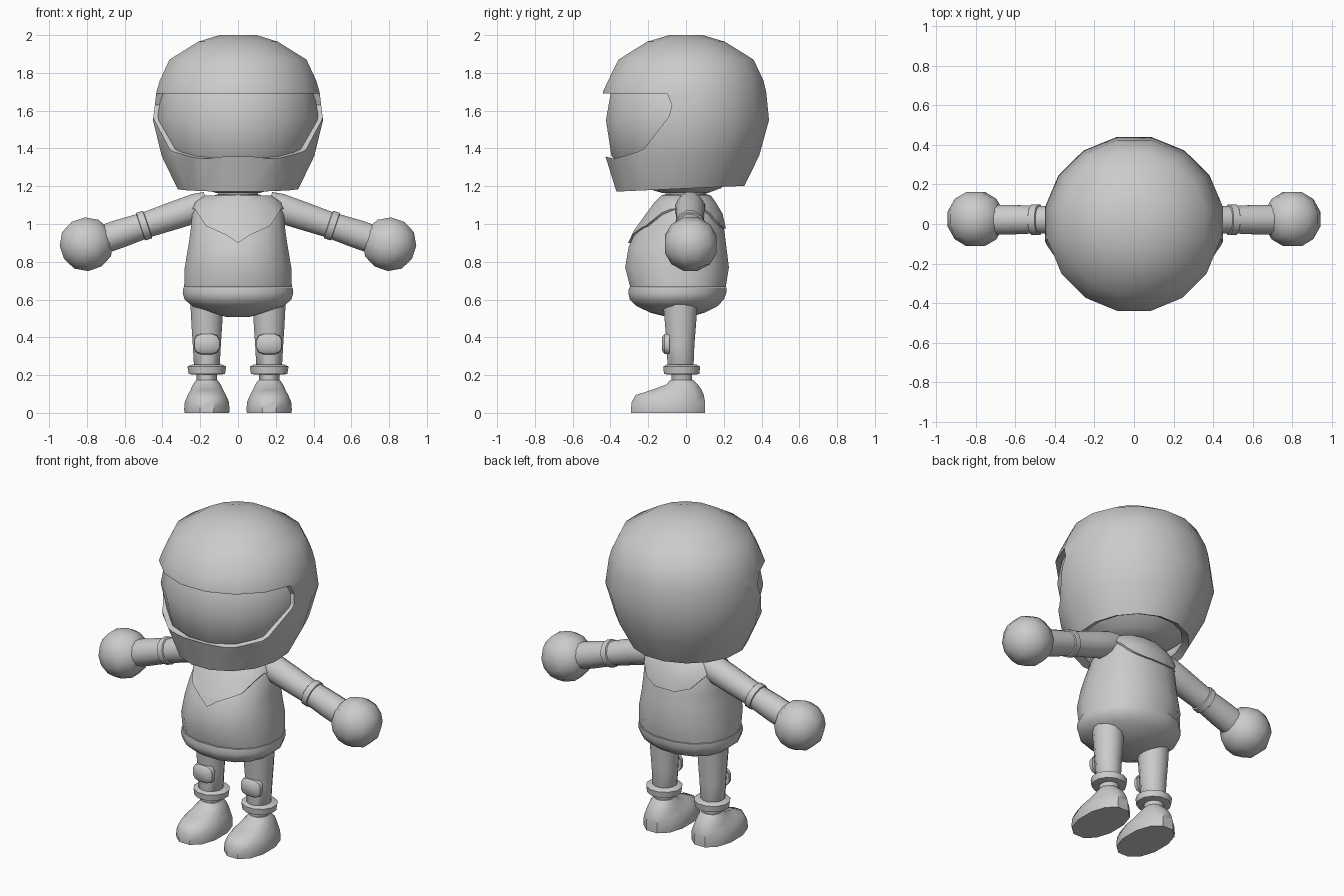
import bpy, bmesh, math
from mathutils import Vector

if "Cube" in bpy.data.objects:
    bpy.data.objects.remove(bpy.data.objects["Cube"])

grey = bpy.data.materials.new("plain_grey")
grey.diffuse_color = (0.6, 0.6, 0.6, 1)
grey.use_nodes = True
grey.node_tree.nodes["Principled BSDF"].inputs["Base Color"].default_value = grey.diffuse_color


def finish(name, bm, loc=(0, 0, 0), rot=(0, 0, 0), angle=40):
    bmesh.ops.recalc_face_normals(bm, faces=bm.faces)
    me = bpy.data.meshes.new(name)
    bm.to_mesh(me)
    bm.free()
    me.materials.append(grey)
    ob = bpy.data.objects.new(name, me)
    bpy.context.collection.objects.link(ob)
    ob.location, ob.rotation_euler = loc, rot
    smooth(ob, angle)
    return ob


def smooth(ob, angle=40):
    bpy.ops.object.select_all(action='DESELECT')
    ob.select_set(True)
    bpy.context.view_layer.objects.active = ob
    bpy.ops.object.shade_smooth_by_angle(angle=math.radians(angle))


def loft(name, rings, n=12, power=1.0, bottom=True, top=True, **kw):
    """Stack oval rings (z, half width, y front, y back)."""
    bm = bmesh.new()
    loops = []
    for z, rx, yf, yb in rings:
        loop = []
        for i in range(n):
            a = 2 * math.pi * (i + 0.5) / n
            c, s = math.cos(a), math.sin(a)
            c, s = (math.copysign(abs(v) ** power, v) for v in (c, s))
            loop.append(bm.verts.new((rx * c, (yf + yb) / 2 + (yb - yf) / 2 * s, z)))
        loops.append(loop)
    for lo, hi in zip(loops, loops[1:]):
        for i in range(n):
            j = (i + 1) % n
            bm.faces.new((lo[i], lo[j], hi[j], hi[i]))
    if bottom:
        bm.faces.new(loops[0])
    if top:
        bm.faces.new(loops[-1])
    return finish(name, bm, **kw)


def rounds(*zr):
    return [(z, r, -r, r) for z, r in zr]


def prism(points, axis, start, end):
    """Extrude a side (axis 0) or front (axis 1) outline into a cutter."""
    bm = bmesh.new()
    put = lambda p, d: (d, p[0], p[1]) if axis == 0 else (p[0], d, p[1])
    a = [bm.verts.new(put(p, start)) for p in points]
    b = [bm.verts.new(put(p, end)) for p in points]
    bm.faces.new(a)
    bm.faces.new(b)
    for i in range(len(a)):
        j = (i + 1) % len(a)
        bm.faces.new((a[i], a[j], b[j], b[i]))
    ob = finish("cutter", bm)
    ob.hide_render = True
    return ob


def cut(ob, cutter):
    bpy.context.view_layer.objects.active = ob
    mod = ob.modifiers.new("cut", 'BOOLEAN')
    mod.operation, mod.solver, mod.object = 'DIFFERENCE', 'EXACT', cutter
    bpy.ops.object.modifier_apply(modifier=mod.name)
    bpy.data.objects.remove(cutter)


# Helmet shell, hollow and open below, with the visor opening cut out
helmet = loft("helmet_shell", [
    (1.19, .325, -.375, .315), (1.36, .412, -.435, .395), (1.55, .459, -.45, .448),
    (1.70, .44, -.448, .433), (1.76, .422, -.42, .418), (1.87, .37, -.365, .365),
    (1.965, .215, -.21, .21), (2.0, .10, -.09, .09)], n=16, bottom=False)
for v in helmet.data.vertices:
    if v.co.z < 1.2:
        v.co.z += 0.045 * v.co.y - 0.002
bpy.context.view_layer.objects.active = helmet
shell = helmet.modifiers.new("thickness", 'SOLIDIFY')
shell.thickness, shell.offset = 0.045, -1
bpy.ops.object.modifier_apply(modifier=shell.name)
cut(helmet, prism([(-.6, 1.69), (-.10, 1.69), (-.075, 1.63), (-.09, 1.57), (-.22, 1.40),
                   (-.26, 1.38), (-.38, 1.345), (-.44, 1.36), (-.6, 1.36)], 0, -.7, .7))
smooth(helmet, 35)

# Visor and rounded head inside the helmet
loft("visor_and_head", [
    (1.165, .12, -.13, .12), (1.19, .20, -.22, .19), (1.26, .29, -.31, .28),
    (1.36, .385, -.402, .37), (1.55, .437, -.432, .425), (1.69, .413, -.407, .405),
    (1.85, .33, -.32, .32)], n=16)

# Neck, collar, torso and pelvis
loft("neck", rounds((1.10, .115), (1.2, .105)), n=14)
loft("collar", rounds((1.115, .14), (1.145, .137), (1.155, .12)), n=14)
body = [(.667, .290, -.30, .215), (.77, .287, -.327, .232), (.88, .268, -.308, .218),
        (.96, .256, -.27, .208), (1.05, .247, -.205, .187), (1.11, .225, -.16, .15),
        (1.145, .17, -.125, .125)]
loft("torso", body, n=16, power=.9)
loft("pelvis", [(.508, .06, -.10, .02), (.53, .15, -.19, .10), (.565, .245, -.265, .17),
                (.60, .288, -.302, .205), (.635, .298, -.31, .218), (.665, .294, -.306, .22)],
     n=16, power=.9)

# Shoulder yoke lying over the torso, with a V edge in front and a shallow edge behind
e = .01
yoke = loft("shoulder_yoke", [(z + e / 2, rx + e, yf - e, yb + e) for z, rx, yf, yb in body[1:]],
            n=16, power=.9)
for half, start, end in (
        ([(.4, 1.09), (.23, 1.08), (.17, .99), (.06, .94), (0, .90)], -.6, -.03),
        ([(.4, 1.09), (.22, 1.08), (.15, 1.0), (.07, .975), (0, .975)], -.031, .6)):
    edge = half + [(-x, z) for x, z in reversed(half[:-1])]
    cut(yoke, prism(edge + [(-.4, .4), (.4, .4)], 1, start, end))
smooth(yoke, 40)

for s, side in ((-1, "left"), (1, "right")):
    # Arm, elbow band and ball hand
    tilt = math.atan2(.64, -.215)
    pose = dict(loc=(s * .16, .022, 1.105), rot=(0, s * tilt, 0))
    loft(side + "_arm", rounds((0, .07), (.06, .08), (.18, .077), (.34, .071),
                               (.50, .078), (.58, .078)), n=12, **pose)
    loft(side + "_arm_band", rounds((.335, .074), (.338, .08), (.373, .08), (.376, .074)),
         n=12, **pose)
    bm = bmesh.new()
    bmesh.ops.create_cube(bm, size=2)
    bmesh.ops.subdivide_edges(bm, edges=bm.edges[:], cuts=2, use_grid_fill=True)
    for v in bm.verts:
        v.co = Vector([math.tan(c * .75) for c in v.co]).normalized() * .147
    finish(side + "_hand", bm, loc=(s * .802, .025, .893), rot=(0, s * tilt, 0), angle=50)

    # Leg, knee pad and ankle cuff
    x = s * .165
    loft(side + "_leg", [(.15, .056, -.08, .035), (.22, .056, -.08, .035), (.24, .07, -.10, .042),
                         (.36, .077, -.105, .047), (.48, .085, -.115, .057),
                         (.58, .09, -.125, .063)], n=12, loc=(x, 0, 0))
    loft(side + "_knee_pad", [(0, .07, -.058, .058), (.025, .068, -.054, .054),
                              (.04, .048, -.036, .036)], n=12, power=.7,
         loc=(x, -.088, .365), rot=(math.pi / 2, 0, 0))
    loft(side + "_ankle_cuff", [(.203, .082, -.102, .058), (.207, .10, -.12, .074),
                                (.245, .106, -.124, .078), (.255, .085, -.105, .06)],
         n=12, loc=(x, 0, 0))

    # Shoe with a flat sole and a low toe
    loft(side + "_shoe", [(0, .122, -.298, .108), (.02, .124, -.298, .108),
                          (.06, .120, -.293, .107), (.095, .104, -.272, .10),
                          (.12, .09, -.19, .088), (.15, .076, -.108, .066),
                          (.175, .058, -.084, .04)], n=12, power=.9, loc=(x, 0, 0))
